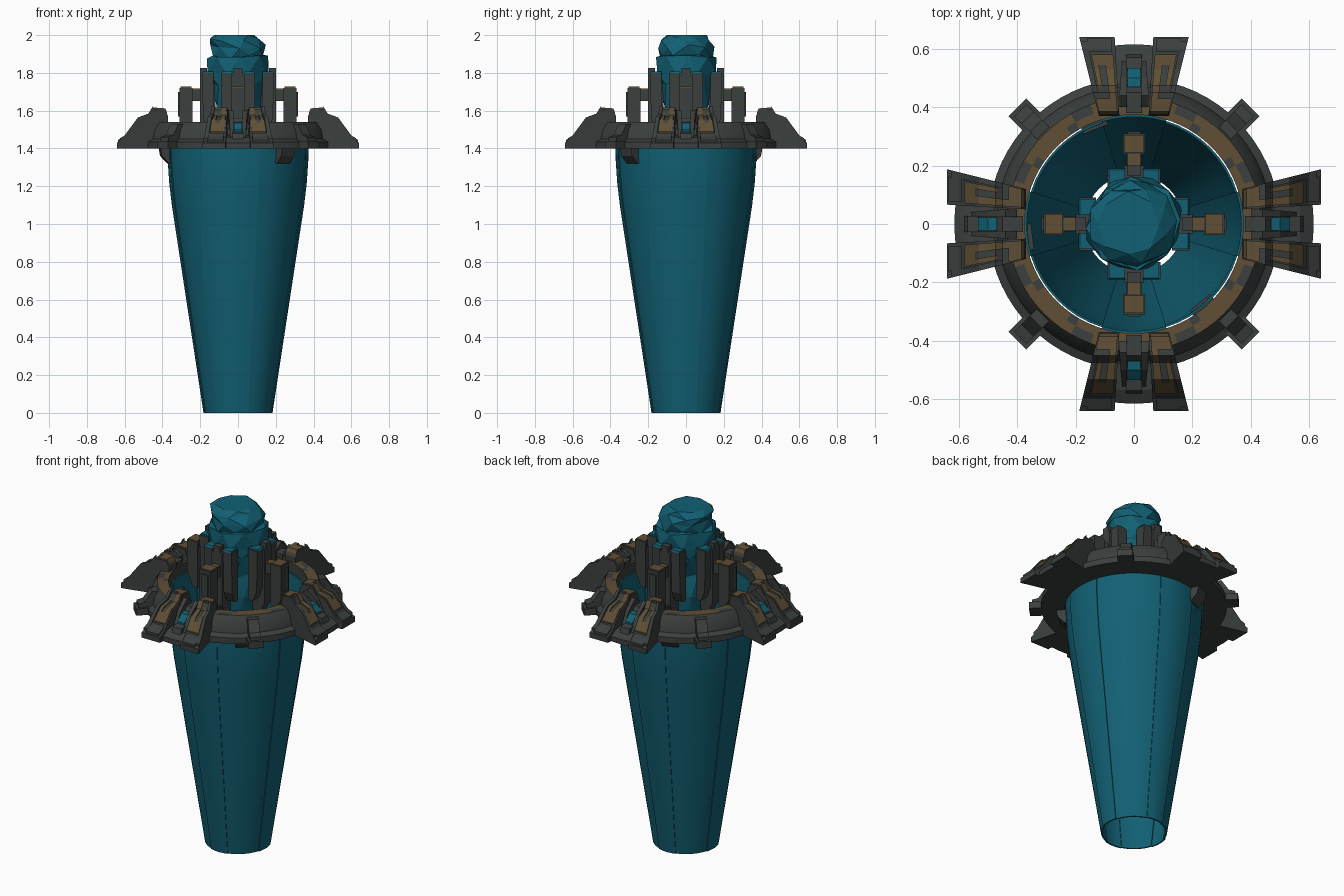
import bpy, bmesh, random
from math import sin, cos, pi, radians, degrees
from mathutils import Matrix

random.seed(4)
cube = bpy.data.objects.get("Cube")
if cube:
    bpy.data.objects.remove(cube, do_unlink=True)


def material(name, rgb):
    m = bpy.data.materials.new(name)
    m.use_nodes = True
    m.diffuse_color = (*rgb, 1)
    node = m.node_tree.nodes["Principled BSDF"]
    node.inputs["Base Color"].default_value = (*rgb, 1)
    node.inputs["Roughness"].default_value = 0.8
    return m


TEAL = material("deep teal", (0.006, 0.118, 0.175))
GREY = material("dark grey", (0.043, 0.050, 0.048))
BROWN = material("dull bronze", (0.115, 0.078, 0.036))
SIDES = ["left", "back", "right", "front"]


def finish(name, bm, mats, angle=0, rule=None, smooth=False):
    """Turn a bmesh into an object rotated about the vertical axis."""
    bmesh.ops.recalc_face_normals(bm, faces=bm.faces[:])
    if rule:
        for f in bm.faces:
            f.material_index = rule(f)
    bm.transform(Matrix.Rotation(radians(angle), 4, 'Z'))
    me = bpy.data.meshes.new(name)
    bm.to_mesh(me)
    bm.free()
    for m in mats:
        me.materials.append(m)
    ob = bpy.data.objects.new(name, me)
    bpy.context.collection.objects.link(ob)
    if smooth:
        bpy.ops.object.select_all(action='DESELECT')
        ob.select_set(True)
        bpy.context.view_layer.objects.active = ob
        bpy.ops.object.shade_smooth_by_angle(angle=radians(30))
    return ob


def prism(name, profile, near, far, mat, angle):
    """Extrude a (radius, height) profile sideways between two edge functions."""
    bm = bmesh.new()
    a = [bm.verts.new((r, near(r), z)) for r, z in profile]
    b = [bm.verts.new((r, far(r), z)) for r, z in profile]
    bm.faces.new(a)
    bm.faces.new(b)
    for i in range(len(a)):
        j = (i + 1) % len(a)
        bm.faces.new((a[i], a[j], b[j], b[i]))
    return finish(name, bm, [mat], angle)


def block(name, r0, r1, w, z0, z1, mat, angle, taper=0.0):
    """Centred radial block whose underside may slope inwards."""
    prof = [(r0, z0), (r1 - taper, z0), (r1, z0 + taper * 2), (r1, z1), (r0, z1)]
    if not taper:
        prof.pop(2)
    return prism(name, prof, lambda r: -w / 2, lambda r: w / 2, mat, angle)


def sweep(name, profile, a0, a1, steps, mats, rule=None, smooth=True):
    """Sweep a closed (radius, height) profile through an arc or full circle."""
    bm = bmesh.new()
    full = abs(a1 - a0) >= 360
    rows = []
    for k in range(steps + (0 if full else 1)):
        t = radians(a0 + (a1 - a0) * k / steps)
        rows.append([bm.verts.new((r * cos(t), r * sin(t), z)) for r, z in profile])
    n = len(profile)
    for k in range(steps):
        p, q = rows[k], rows[(k + 1) % len(rows)]
        for i in range(n):
            j = (i + 1) % n
            bm.faces.new((p[i], q[i], q[j], p[j]))
    if not full:
        bm.faces.new(rows[0])
        bm.faces.new(rows[-1])
    return finish(name, bm, mats, 0, rule, smooth)


# Open tapered shell: narrow panels stand slightly proud of wide ones
wall = [(0.18, 0), (0.348, 1.1), (0.362, 1.22), (0.37, 1.34), (0.372, 1.48)]


def shell(shift):
    outer = [(r + shift, z) for r, z in wall]
    return outer + [(r - 0.008, z) for r, z in reversed(outer)]


for i, side in enumerate(SIDES):
    c = i * 90
    sweep(side + "_narrow_panel", shell(0.003), c - 17.2, c + 17.2, 5, [TEAL])
    sweep(side + "_wide_panel", shell(-0.002), c + 17.2, c + 72.8, 8, [TEAL])


# Collar ring with bronze inlay on its flat top
def ring_colour(f):
    c = f.calc_center_median()
    r = c.xy.length
    if f.normal.z < 0.9 or r > 0.43:
        return 0
    off = abs(degrees(math_angle(c)) % 90 - 45)
    if r > 0.402:
        return 1 if off < 13 or off > 24 else 0
    return 0 if 9 < off < 17 else 1


def math_angle(c):
    return c.xy.angle_signed((1, 0)) % (2 * pi)


collar = [(0.374, 1.4), (0.5, 1.4), (0.5, 1.435), (0.472, 1.45), (0.462, 1.5),
          (0.435, 1.54), (0.402, 1.54), (0.374, 1.54)]
sweep("collar_ring", collar, 0, 360, 72, [GREY, BROWN], ring_colour)

# Wing surface shared by the clamps and their inlays
ridge = [(0.37, 1.57), (0.385, 1.605), (0.45, 1.61), (0.475, 1.57),
         (0.53, 1.55), (0.6, 1.455), (0.64, 1.43)]


def height(r):
    for (r0, z0), (r1, z1) in zip(ridge, ridge[1:]):
        if r <= r1:
            return z0 + (z1 - z0) * (r - r0) / (r1 - r0)
    return ridge[-1][1]


def edge(s, f):
    """Side edge of a wing at fraction f of its width; s mirrors it."""
    return lambda r: s * ((1 - f) * (0.05 + 0.06 * (r - 0.37)) + f * (0.12 + 0.25 * (r - 0.37)))


def overlay(name, s, r0, r1, f0, f1, lift, mat, angle):
    rs = [r0] + [r for r, z in ridge if r0 < r < r1] + [r1]
    prof = [(r, height(r) - 0.01) for r in rs]
    prof += [(r, height(r) + lift) for r in reversed(rs)]
    prism(name, prof, edge(s, f0), edge(s, f1), mat, angle)


inlays = [(0.375, 0.43, 0.08, 0.95), (0.43, 0.58, 0.08, 0.36),
          (0.545, 0.58, 0.36, 0.76), (0.47, 0.545, 0.58, 0.76)]

for i, side in enumerate(SIDES):
    a = i * 90
    # Clamp wings
    for s, tag in ((1, "_a"), (-1, "_b")):
        prism(side + "_clamp_wing" + tag, [(0.375, 1.4)] + ridge + [(0.64, 1.4)],
              edge(s, 0), edge(s, 1), GREY, a)
        overlay(side + "_wing_rim" + tag, s, 0.45, 0.625, 0.8, 1.0, 0.014, GREY, a)
        overlay(side + "_wing_tip" + tag, s, 0.59, 0.635, 0.1, 0.8, 0.012, GREY, a)
        for k, (r0, r1, f0, f1) in enumerate(inlays):
            overlay(f"{side}_inlay{tag}_{k}", s, r0, r1, f0, f1, 0.007, BROWN, a)
        # Slanted cheeks beside the gem
        prism(side + "_gem_cheek" + tag,
              [(0.4, 1.45), (0.4, 1.57), (0.44, 1.6), (0.5, 1.55), (0.56, 1.45)],
              lambda r: s * 0.024, lambda r: s * (0.05 - 0.1 * max(0, r - 0.46)), GREY, a)
    # Clamp base, spine and gem
    sweep(side + "_clamp_base", [(0.48, 1.4), (0.615, 1.4), (0.615, 1.43), (0.57, 1.455), (0.48, 1.47)],
          a - 10, a + 10, 5, [GREY], smooth=False)
    prism(side + "_clamp_spine", [(0.38, 1.42), (0.38, 1.56), (0.45, 1.56), (0.49, 1.5), (0.57, 1.48), (0.59, 1.42)],
          lambda r: -0.028, lambda r: 0.028, GREY, a)
    prism(side + "_gem", [(0.47, 1.5), (0.47, 1.54), (0.5, 1.535), (0.535, 1.5), (0.535, 1.48)],
          lambda r: -0.022, lambda r: 0.022, TEAL, a)
    # Diagonal lug on the collar
    block(side + "_lug", 0.45, 0.565, 0.085, 1.4, 1.44, GREY, a + 45)
    prism(side + "_lug_step", [(0.44, 1.43), (0.44, 1.53), (0.475, 1.53), (0.515, 1.47), (0.55, 1.46), (0.55, 1.43)],
          lambda r: -0.03, lambda r: 0.03, GREY, a + 45)
    # Prong: slab against the core, bridge and outer post
    for s, tag in ((1, "_a"), (-1, "_b")):
        prism(side + "_slab" + tag, [(0.13, 1.5), (0.16, 1.5), (0.185, 1.56), (0.19, 1.8), (0.13, 1.8)],
              lambda r: s * 0.035, lambda r: s * 0.09, GREY, a)
        prism(side + "_slab_cap" + tag, [(0.13, 1.8), (0.19, 1.8), (0.185, 1.808), (0.13, 1.808)],
              lambda r: s * 0.03, lambda r: s * 0.085, TEAL, a)
    block(side + "_slab_spine", 0.12, 0.2, 0.07, 1.42, 1.79, GREY, a, 0.03)
    block(side + "_slab_nub", 0.165, 0.2, 0.045, 1.78, 1.825, GREY, a)
    block(side + "_bridge", 0.19, 0.26, 0.05, 1.65, 1.71, GREY, a)
    block(side + "_bridge_inlay", 0.2, 0.25, 0.044, 1.71, 1.717, BROWN, a)
    block(side + "_post", 0.24, 0.31, 0.075, 1.45, 1.72, GREY, a, 0.04)
    block(side + "_post_inlay", 0.245, 0.305, 0.07, 1.72, 1.727, BROWN, a)
    block(side + "_post_face", 0.31, 0.317, 0.045, 1.57, 1.7, GREY, a)

# Small brackets hanging under the collar
for k, ang in enumerate((-50, 187, 112)):
    prism(f"under_bracket_{k}", [(0.35, 1.41), (0.42, 1.41), (0.41, 1.36), (0.372, 1.32), (0.355, 1.32)],
          lambda r: -0.045, lambda r: 0.045, GREY, ang)

# Faceted crystal core: uneven twisted tiers of eight sides
tiers = [(1.1, 0.05), (1.3, 0.10), (1.5, 0.14), (1.62, 0.125), (1.74, 0.15), (1.8, 0.168),
         (1.88, 0.162), (1.885, 0.148), (1.94, 0.15), (1.975, 0.138), (2.0, 0.11)]
bm = bmesh.new()
rows = []
for k, (z, r) in enumerate(tiers):
    row = []
    for i in range(8):
        t = 2 * pi * (i + 0.5 * (k % 2) + random.uniform(-0.15, 0.15)) / 8
        q = r * random.uniform(0.93, 1.03)
        dz = 0 if k in (0, len(tiers) - 1) else random.uniform(-0.012, 0.012)
        lean = -0.018 if z > 1.95 else 0
        row.append(bm.verts.new((q * cos(t) + lean, q * sin(t), z + dz)))
    rows.append(row)
for k in range(len(rows) - 1):
    p, q = rows[k], rows[k + 1]
    for i in range(8):
        j = (i + 1) % 8
        if k % 2:
            bm.faces.new((p[i], q[j], q[i]))
            bm.faces.new((p[i], p[j], q[j]))
        else:
            bm.faces.new((p[i], p[j], q[i]))
            bm.faces.new((p[j], q[j], q[i]))
bm.faces.new(rows[0])
bm.faces.new(rows[-1])
finish("crystal_core", bm, [TEAL])
